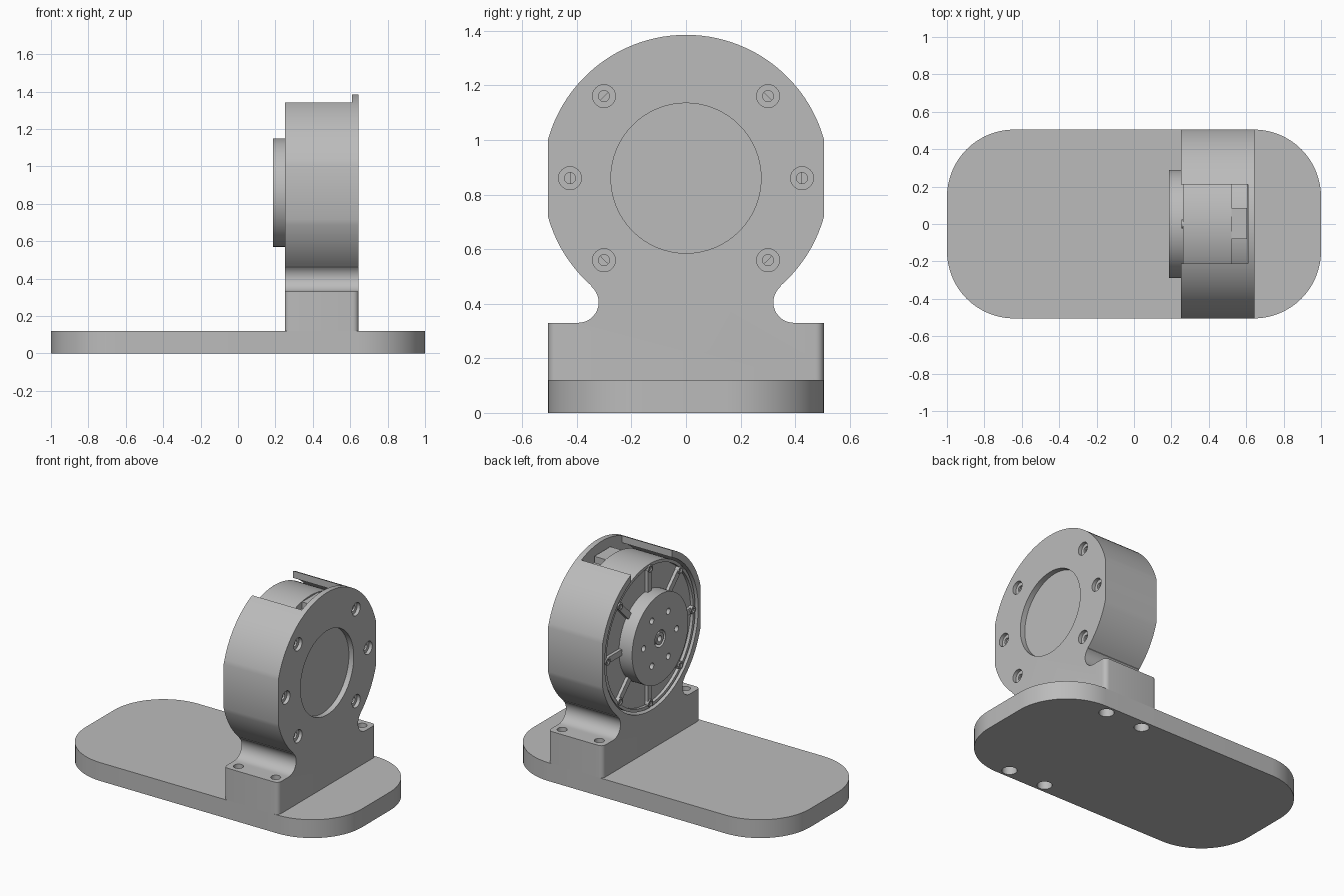
import bpy, bmesh
from math import sin, cos, pi, radians, acos, atan2
from mathutils import Matrix, Vector

if "Cube" in bpy.data.objects:
    bpy.data.objects.remove(bpy.data.objects["Cube"], do_unlink=True)

grey = bpy.data.materials.new("machined grey")
grey.use_nodes = True
colour = (0.5, 0.5, 0.5, 1)
grey.diffuse_color = colour
grey.node_tree.nodes["Principled BSDF"].inputs["Base Color"].default_value = colour

AXIS_Z = 0.86        # height of the motor axis
FRONT, BACK = 0.25, 0.645
parts = []


def add(name, bm):
    bmesh.ops.recalc_face_normals(bm, faces=bm.faces[:])
    mesh = bpy.data.meshes.new(name)
    bm.to_mesh(mesh)
    bm.free()
    mesh.materials.append(grey)
    obj = bpy.data.objects.new(name, mesh)
    bpy.context.collection.objects.link(obj)
    parts.append(obj)
    return obj


def prism(points, offset):
    """Extrude a closed outline of 3D points by an offset."""
    bm = bmesh.new()
    face = bm.faces.new([bm.verts.new(p) for p in points])
    moved = bmesh.ops.extrude_face_region(bm, geom=[face])["geom"]
    bmesh.ops.translate(bm, vec=offset, verts=[v for v in moved if isinstance(v, bmesh.types.BMVert)])
    return bm


def arc(cx, cy, r, a0, a1, n):
    return [(cx + r * cos(a0 + (a1 - a0) * i / n), cy + r * sin(a0 + (a1 - a0) * i / n))
            for i in range(n + 1)]


def disc_x(name, r, x0, x1, y=0, z=AXIS_Z, n=32):
    ring = arc(y, z, r, 0, 2 * pi, n)[:-1]
    return add(name, prism([(x0, a, b) for a, b in ring], (x1 - x0, 0, 0)))


def disc_z(name, r, z0, z1, x, y, n=32):
    ring = arc(x, y, r, 0, 2 * pi, n)[:-1]
    return add(name, prism([(a, b, z0) for a, b in ring], (0, 0, z1 - z0)))


def box(name, lo, hi, turn=0):
    """Box, optionally turned about the motor axis."""
    (x0, y0, z0), (x1, y1, z1) = lo, hi
    bm = prism([(x0, y0, z0), (x1, y0, z0), (x1, y1, z0), (x0, y1, z0)], (0, 0, z1 - z0))
    c = Vector((0, 0, AXIS_Z))
    bmesh.ops.rotate(bm, cent=c, matrix=Matrix.Rotation(turn, 3, "X"), verts=bm.verts[:])
    return add(name, bm)


def cut(obj, cutters):
    """Subtract the cutters for good, then discard them."""
    for c in cutters:
        m = obj.modifiers.new("cut", "BOOLEAN")
        m.operation, m.solver, m.object = "DIFFERENCE", "EXACT", c
    deps = bpy.context.evaluated_depsgraph_get()
    obj.data = bpy.data.meshes.new_from_object(obj.evaluated_get(deps))
    obj.modifiers.clear()
    for c in cutters:
        parts.remove(c)
        bpy.data.objects.remove(c, do_unlink=True)


def around(r, angles):
    return [(r * cos(a), AXIS_Z + r * sin(a)) for a in angles]


bolt_spots = [(x, y) for x in (0.315, 0.585) for y in (-0.445, 0.445)]

# Base plate with rounded ends and countersunk bolt holes underneath
HALF, R = 0.505, 0.36
outline = []
for i, (sx, sy) in enumerate([(1, 1), (-1, 1), (-1, -1), (1, -1)]):
    outline += arc(sx * (1 - R), sy * (HALF - R), R, i * pi / 2, (i + 1) * pi / 2, 16)
base = add("base_plate", prism([(x, y, 0) for x, y in outline], (0, 0, 0.12)))
cut(base, [disc_z("hole", 0.045, -0.1, 0.1, x, y) for x, y in bolt_spots]
    + [disc_z("hole", 0.03, -0.1, 0.2, x, y) for x, y in bolt_spots])

# Housing: clipped disc flowing through a filleted neck into the foot block
OUT = 0.525
clip = acos(HALF / OUT)
half = [(HALF, 0.12), (HALF, 0.33)]
half += arc(0.395, 0.405, 0.075, -pi / 2, -pi * 1.27, 14)
low = atan2(0.465 - AXIS_Z, 0.345)
half += arc(0, AXIS_Z, OUT, low, -clip, 10)
half += arc(0, AXIS_Z, OUT, clip, pi / 2, 24)
outline = half + [(-y, z) for y, z in reversed(half[:-1])]
bm = prism([(FRONT, y, z) for y, z in outline], (BACK - FRONT, 0, 0))
corners = [e for e in bm.edges
           if all(abs(v.co.y) > HALF - 0.001 and v.co.z < 0.34 for v in e.verts)
           and abs(e.verts[0].co.z - e.verts[1].co.z) > 0.1]
bmesh.ops.bevel(bm, geom=corners, offset=0.03, segments=5, affect="EDGES", profile=0.5)
housing = add("motor_housing", bm)

screw_spots = around(0.425, [radians(a) for a in (0, 45, 135, 180, 225, 315)])
cut(housing, [disc_x("cavity", 0.483, 0.1, 0.61, n=96),
              disc_x("rear_opening", 0.275, 0.5, 0.8, n=64),
              box("top_window", (0.1, -0.21, 1.1), (0.61, 0.21, 1.6))]
    + [disc_x("counterbore", 0.042, 0.622, 0.8, y, z) for y, z in screw_spots]
    + [disc_x("screw_hole", 0.02, 0.55, 0.8, y, z) for y, z in screw_spots]
    + [disc_z("hole", 0.03, 0.05, 0.36, x, y) for x, y in bolt_spots])

# Motor drum, stepped at the rear, with a connector tab
drum = disc_x("motor_drum", 0.47, 0.262, 0.52, n=96)
cut(drum, [disc_x("face_recess", 0.45, 0.1, 0.282, n=96)])
rear = disc_x("motor_rear", 0.425, 0.51, 0.606, n=96)
cut(rear, [disc_x("screw_hole", 0.02, 0.56, 0.8, y, z) for y, z in screw_spots])
box("connector_tab", (0.51, -0.08, AXIS_Z + 0.3), (0.604, 0.085, AXIS_Z + 0.46))

# Radial ribs and screw bosses on the motor face
spokes = [i * pi / 4 for i in range(8)]
for a in spokes:
    box("face_rib", (0.262, -0.02, AXIS_Z + 0.27), (0.29, 0.02, AXIS_Z + 0.455), a)
for y, z in around(0.44, spokes):
    boss = disc_x("rib_screw", 0.024, 0.254, 0.29, y, z, 20)
    cut(boss, [disc_x("socket", 0.014, 0.2, 0.275, y, z, 16)])

# Output hub with screw holes and a centre bush
hub = disc_x("output_hub", 0.29, 0.187, 0.285, n=80)
cut(hub, [disc_x("hole", 0.02, 0.1, 0.25, y, z, 20)
          for y, z in around(0.17, [i * pi / 3 for i in range(6)])]
    + [disc_x("centre_recess", 0.055, 0.1, 0.23)])
bush = disc_x("centre_bush", 0.04, 0.19, 0.24)
cut(bush, [disc_x("bore", 0.02, 0.1, 0.225, n=24)])

# Smooth curved walls, keep edges crisp
bpy.ops.object.select_all(action="DESELECT")
for obj in parts:
    obj.select_set(True)
bpy.context.view_layer.objects.active = base
bpy.ops.object.shade_smooth_by_angle(angle=radians(30))
